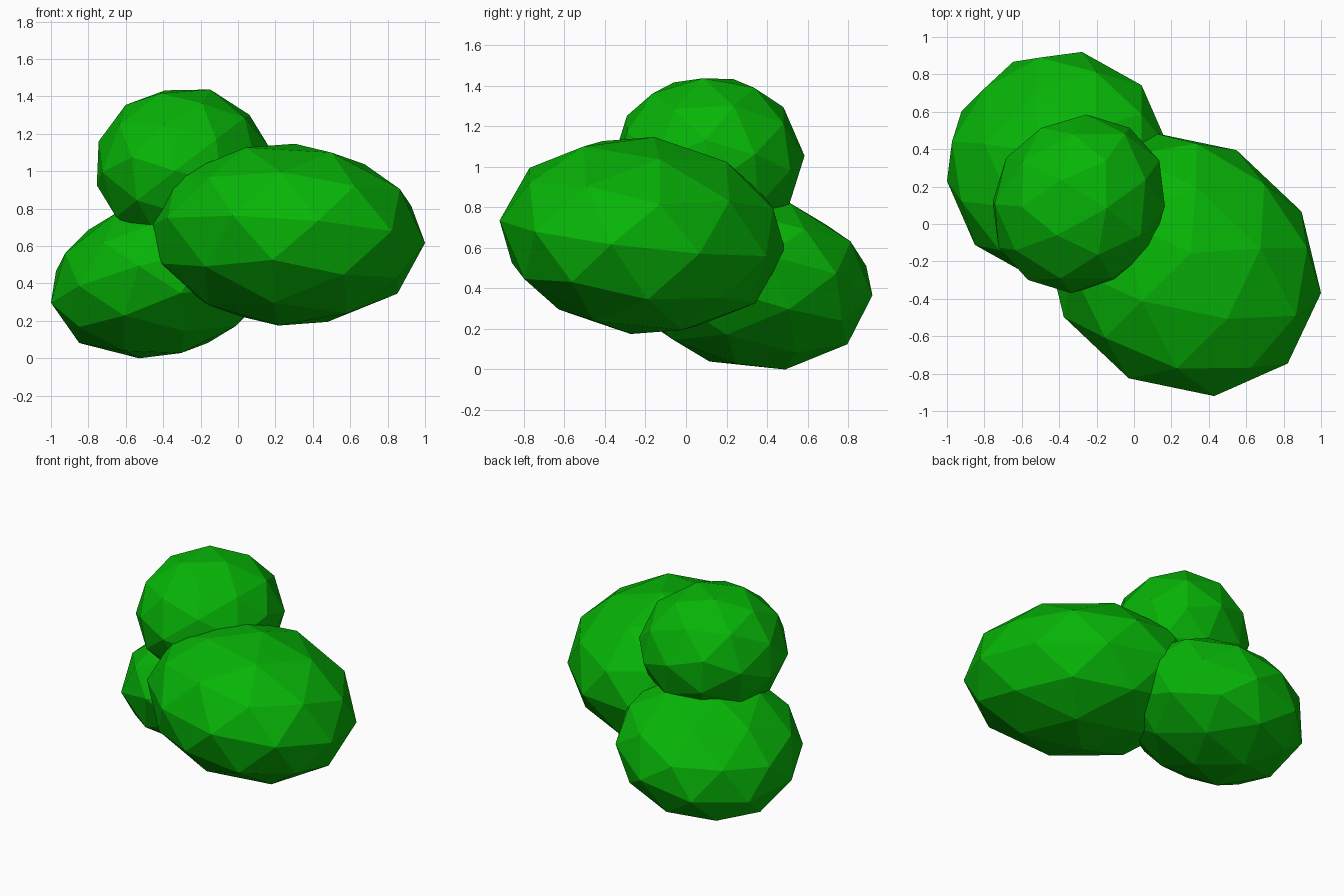
import bpy
import bmesh
from math import radians
from mathutils import Matrix, Vector

cube = bpy.data.objects.get("Cube")
if cube:
    bpy.data.objects.remove(cube, do_unlink=True)

# Leaf colour
leaf = bpy.data.materials.new("leaf_green")
leaf.use_nodes = True
colour = (0.002, 0.46, 0.002, 1.0)
leaf.diffuse_color = colour
bsdf = leaf.node_tree.nodes["Principled BSDF"]
bsdf.inputs["Base Color"].default_value = colour
bsdf.inputs["Roughness"].default_value = 0.8


def rot(degrees, axis):
    return Matrix.Rotation(radians(degrees), 4, axis)


def foliage(name, low, high, radii, facing, heading, tilt):
    """Faceted, squashed and tilted ball fitted to the box low..high."""
    bm = bmesh.new()
    bmesh.ops.create_icosphere(bm, subdivisions=2, radius=1)
    shape = (rot(tilt[1], 'Y') @ rot(tilt[0], 'X') @ rot(heading, 'Z')
             @ Matrix.Diagonal((*radii, 1)) @ rot(-heading, 'Z') @ facing)
    bm.transform(shape)
    # Fit the ball to its box
    low, high = Vector(low), Vector(high)
    size = [2 * max(v.co[i] for v in bm.verts) for i in range(3)]
    fit = [(high[i] - low[i]) / size[i] for i in range(3)]
    bm.transform(Matrix.Translation((low + high) / 2) @ Matrix.Diagonal((*fit, 1)))
    mesh = bpy.data.meshes.new(name)
    bm.to_mesh(mesh)
    bm.free()
    mesh.materials.append(leaf)
    obj = bpy.data.objects.new(name, mesh)
    bpy.context.collection.objects.link(obj)


# The upper clump rests with a flat facet on top, the others with a corner
facet_up = rot(-3, 'Z') @ rot(-37.38, 'Y') @ rot(-36, 'Z')

# Wide front clump, small upper clump, low rear clump
foliage("front_foliage", (-0.48, -0.92, 0.175), (1.0, 0.49, 1.147),
        (0.77, 0.68, 0.49), rot(9, 'Z'), -45, (-7, 5))
foliage("upper_foliage", (-0.755, -0.37, 0.62), (0.165, 0.585, 1.437),
        (0.49, 0.455, 0.445), facet_up, 50, (3, -3))
foliage("rear_foliage", (-1.0, -0.29, 0.0), (0.19, 0.92, 0.86),
        (0.61, 0.60, 0.42), rot(26, 'Z'), 0, (-9, -14))
